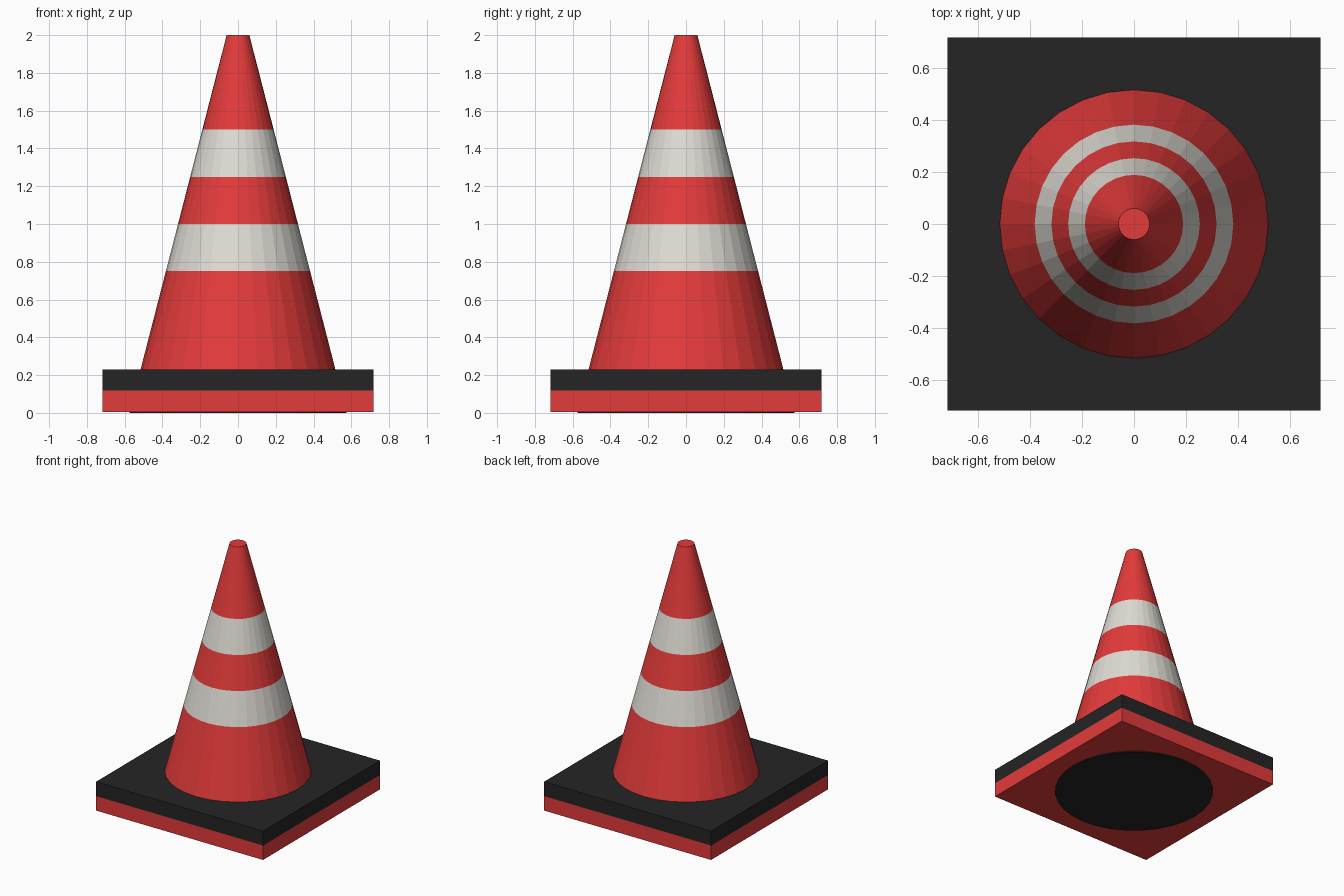
import bpy, bmesh, math

if "Cube" in bpy.data.objects:
    bpy.data.objects.remove(bpy.data.objects["Cube"])

def material(name, rgb):
    m = bpy.data.materials.new(name)
    m.diffuse_color = (*rgb, 1)
    m.use_nodes = True
    m.node_tree.nodes["Principled BSDF"].inputs["Base Color"].default_value = m.diffuse_color
    return m

red = material("signal red", (0.775, 0.043, 0.043))
white = material("off white", (0.74, 0.715, 0.66))
black = material("rubber black", (0.018, 0.018, 0.018))

SIDES = 32
HEIGHT, R_BOTTOM, R_TOP = 2.0, 0.575, 0.06

def make_object(name, bm, mats):
    bmesh.ops.recalc_face_normals(bm, faces=bm.faces)
    mesh = bpy.data.meshes.new(name)
    bm.to_mesh(mesh)
    bm.free()
    for m in mats:
        mesh.materials.append(m)
    ob = bpy.data.objects.new(name, mesh)
    bpy.context.collection.objects.link(ob)
    return ob

# Cone: stacked rings, each band given its own colour
levels = [0.0, 0.12, 0.75, 1.0, 1.25, 1.5, HEIGHT]
bands = [2, 0, 1, 0, 1, 0]
bm = bmesh.new()
rings = []
for z in levels:
    r = R_BOTTOM + (R_TOP - R_BOTTOM) * z / HEIGHT
    rings.append([bm.verts.new((r * math.sin(a), r * math.cos(a), z))
                  for a in (2 * math.pi * i / SIDES for i in range(SIDES))])
for low, high, colour in zip(rings, rings[1:], bands):
    for i in range(SIDES):
        j = (i + 1) % SIDES
        bm.faces.new((low[i], low[j], high[j], high[i])).material_index = colour
bm.faces.new(rings[0]).material_index = 2    # black underside
bm.faces.new(rings[-1]).material_index = 0   # red tip
make_object("cone", bm, [red, white, black])

# Square base: red lower slab, black upper slab
def slab(name, half, z0, z1, mat):
    bm = bmesh.new()
    bmesh.ops.create_cube(bm, size=1)
    for v in bm.verts:
        v.co = (v.co.x * 2 * half, v.co.y * 2 * half, z1 if v.co.z > 0 else z0)
    make_object(name, bm, [mat])

slab("base_lower", 0.717, 0.006, 0.118, red)
slab("base_upper", 0.717, 0.118, 0.23, black)
